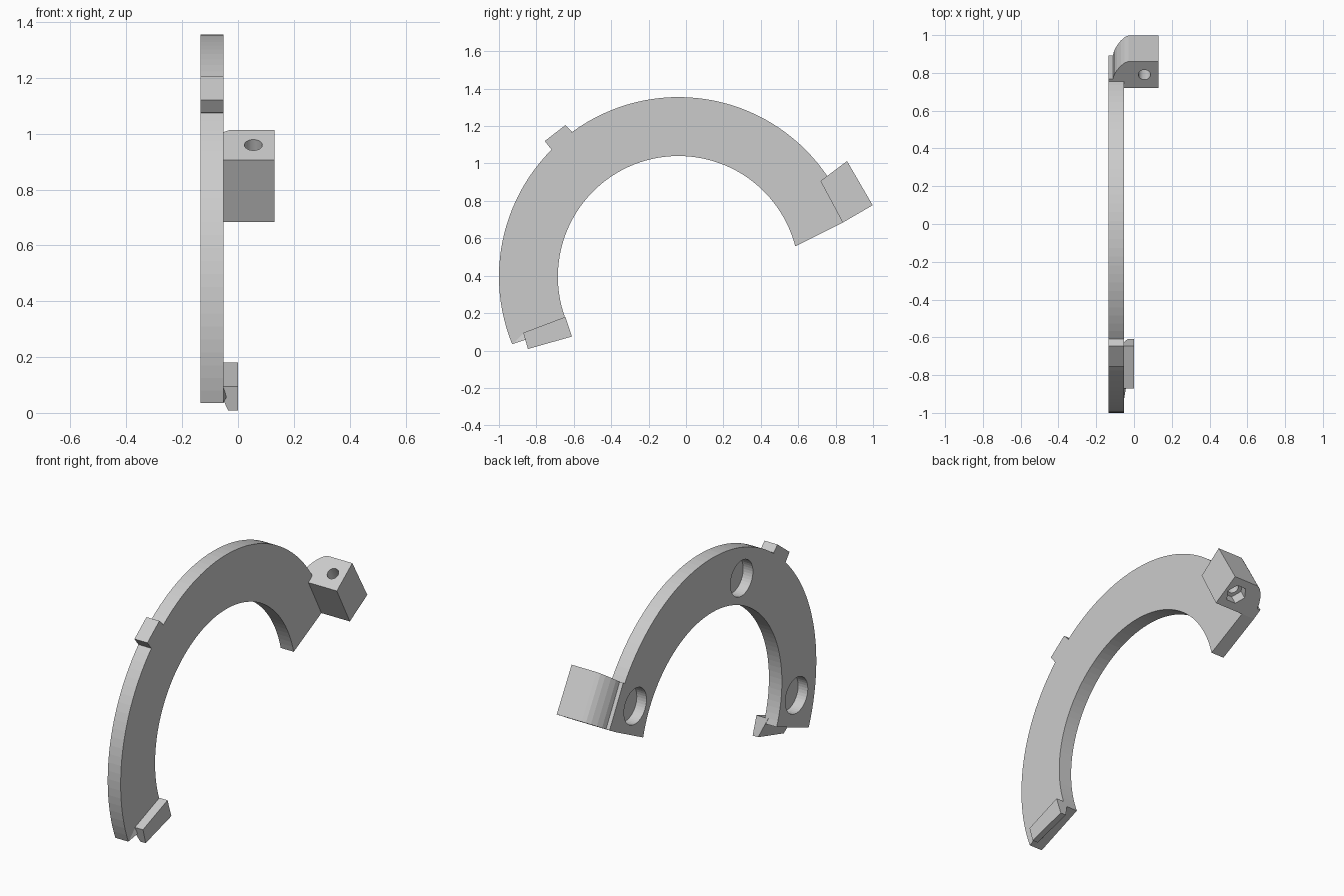
import bpy, bmesh, math
from mathutils import Vector

if "Cube" in bpy.data.objects:
    bpy.data.objects.remove(bpy.data.objects["Cube"], do_unlink=True)

grey = bpy.data.materials.new("light_grey")
grey.use_nodes = True
grey.diffuse_color = (0.6, 0.6, 0.6, 1)
grey.node_tree.nodes["Principled BSDF"].inputs["Base Color"].default_value = (0.6, 0.6, 0.6, 1)

CY, CZ = -0.04, 0.395          # ring centre in the y-z plane
R_OUT, R_IN = 0.96, 0.645
BACK, FACE = -0.135, -0.052    # plate thickness range along x


def on_ring(radius, degrees):
    a = math.radians(degrees)
    return (CY + radius * math.cos(a), CZ + radius * math.sin(a))


def arc(radius, start, end, steps):
    return [on_ring(radius, start + (end - start) * i / steps) for i in range(steps + 1)]


def solid(name, ring_a, ring_b):
    """Closed prism between two matching loops of points."""
    bm = bmesh.new()
    a = [bm.verts.new(p) for p in ring_a]
    b = [bm.verts.new(p) for p in ring_b]
    n = len(a)
    bm.faces.new(a)
    bm.faces.new(b)
    for i in range(n):
        j = (i + 1) % n
        bm.faces.new((a[i], a[j], b[j], b[i]))
    bmesh.ops.recalc_face_normals(bm, faces=bm.faces)
    mesh = bpy.data.meshes.new(name)
    bm.to_mesh(mesh)
    bm.free()
    obj = bpy.data.objects.new(name, mesh)
    bpy.context.collection.objects.link(obj)
    mesh.materials.append(grey)
    return obj


def side_prism(name, outline, x0, x1):
    return solid(name, [(x0, y, z) for y, z in outline], [(x1, y, z) for y, z in outline])


def rod(name, start, end, radius, sides):
    """Straight cutter rod between two points, first corner along x."""
    start, end = Vector(start), Vector(end)
    u = Vector((1, 0, 0))
    u = (u - (end - start) * u.dot(end - start) / (end - start).length_squared)
    u = u.normalized() if u.length > 0.01 else Vector((0, 1, 0))
    v = (end - start).normalized().cross(u)
    turn = [math.tau * i / sides for i in range(sides)]
    loop = [(u * math.cos(t) + v * math.sin(t)) * radius for t in turn]
    return solid(name, [start + p for p in loop], [end + p for p in loop])


def cut(target, cutter):
    mod = target.modifiers.new("cut", "BOOLEAN")
    mod.operation = "DIFFERENCE"
    mod.solver = "EXACT"
    mod.object = cutter
    bpy.context.view_layer.objects.active = target
    bpy.ops.object.modifier_apply(modifier=mod.name)
    bpy.data.objects.remove(cutter, do_unlink=True)


# Block corners in y-z
top_in, top_out = Vector((0.719, 0.906)), Vector((0.861, 1.013))
low_out, low_in = Vector((0.998, 0.777)), Vector((0.838, 0.684))

# Curved plate with trimmed ends
outline = arc(R_OUT, 202, 22, 64) + [tuple(low_in)] + arc(R_IN, 14.5, 202.3, 64)
plate = side_prism("curved_plate", outline, BACK, FACE)

# Round blind pockets in the back of the plate
for angle in (189.5, 110.5, 28):
    y, z = on_ring(0.79, angle)
    cut(plate, rod("pocket_cutter", (BACK - 0.05, y, z), (BACK + 0.062, y, z), 0.103, 40))

# Small tab on the outer rim
side_prism("rim_tab", [(-0.755, 1.12), (-0.645, 1.205), (-0.61, 1.17), (-0.65, 1.06), (-0.72, 1.075)],
           BACK, FACE)

# Clamp block: section given as (x, share of the way inward)
section = [(BACK, 1), (BACK, 0.66), (-0.112, 0.66), (-0.105, 0.5), (-0.09, 0.33),
           (-0.07, 0.17), (-0.05, 0.06), (-0.03, 0), (0.13, 0), (0.13, 1)]
block = solid("clamp_block",
              [(x, *top_out.lerp(top_in, f)) for x, f in section],
              [(x, *low_out.lerp(low_in, f)) for x, f in section])

# Screw hole and hexagonal nut recess
top_mid, low_mid = (top_in + top_out) / 2, (low_in + low_out) / 2
axis = (low_mid - top_mid).normalized()
x = 0.055
cut(block, rod("hole_cutter", (x, *(top_mid - axis * 0.1)), (x, *(low_mid + axis * 0.1)), 0.032, 32))
cut(block, rod("nut_cutter", (x, *(low_mid - axis * 0.06)), (x, *(low_mid + axis * 0.1)), 0.058, 6))

# Lip across the lower end, its hidden side tapering past the plate
upper, lower = [(-0.87, 0.095), (-0.645, 0.18)], [(-0.61, 0.075), (-0.845, 0.008)]
solid("end_lip",
      [(-0.075, *p) for p in upper] + [(-0.035, *p) for p in lower],
      [(0, *p) for p in upper + lower])

# Small ramp beside the lip
ramp = [(-0.924, 0.036), (-0.87, 0.09), (-0.85, 0.06)]
solid("lip_ramp", [(-0.08, *p) for p in ramp],
      [(x, *p) for x, p in zip((FACE, FACE, -0.04), ramp)])
